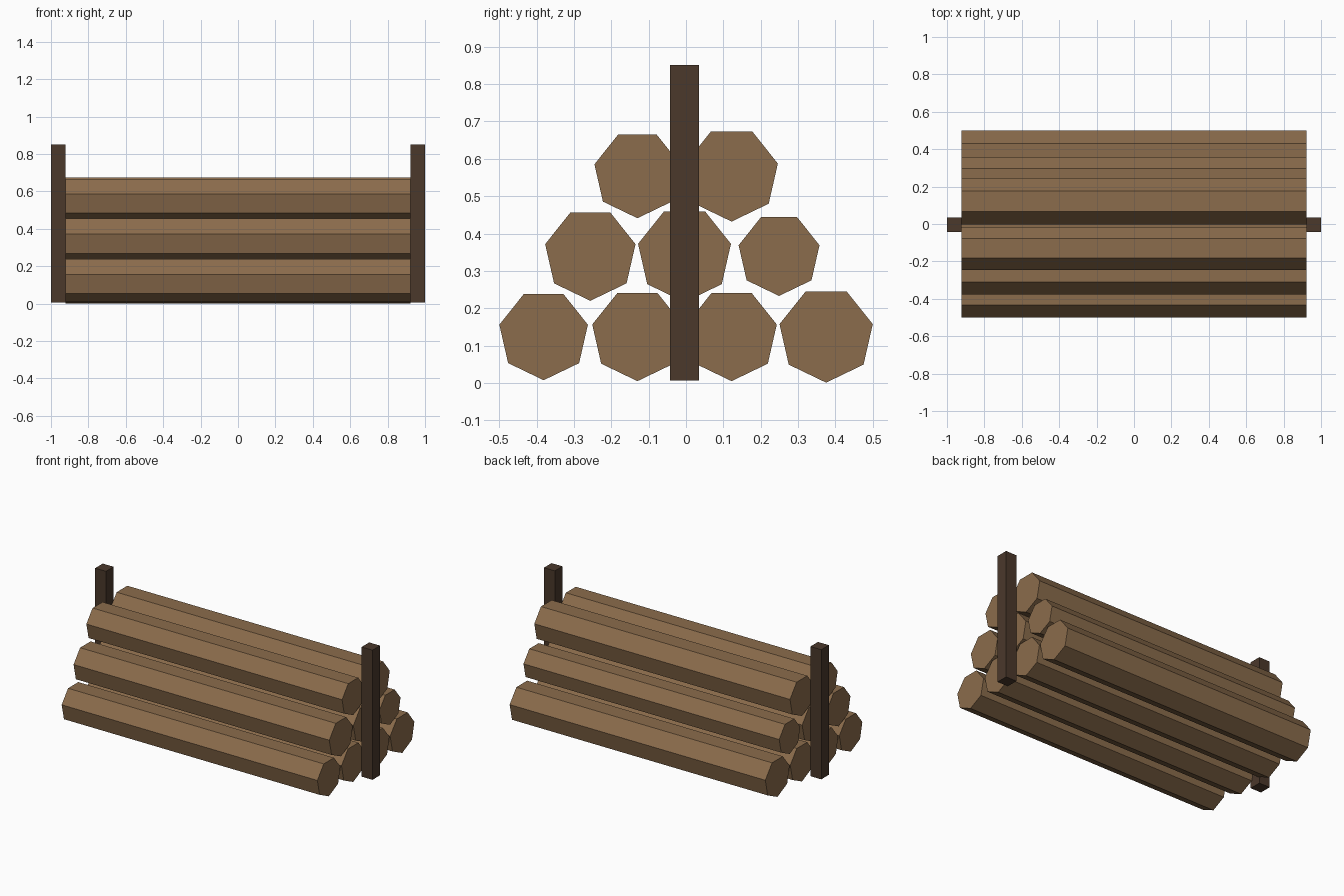
import bpy
from math import pi

cube = bpy.data.objects.get("Cube")
if cube:
    bpy.data.objects.remove(cube, do_unlink=True)


def material(name, rgb):
    mat = bpy.data.materials.new(name)
    mat.use_nodes = True
    colour = (*rgb, 1.0)
    mat.diffuse_color = colour
    mat.node_tree.nodes["Principled BSDF"].inputs["Base Color"].default_value = colour
    return mat


bark = material("log brown", (0.258, 0.150, 0.072))
dark_wood = material("dark post brown", (0.069, 0.040, 0.024))

POST = 0.078        # post thickness
LENGTH = 2 - 2 * POST


def add_log(name, y, z, radius):
    # Seven-sided cylinder along x with a flat facet on top
    bpy.ops.mesh.primitive_cylinder_add(
        vertices=7, radius=radius, depth=LENGTH,
        location=(0, y, z), rotation=(0, pi / 2, 0))
    log = bpy.context.object
    log.name = name
    # Turn the section so one corner points straight down
    lowest = min(log.data.vertices, key=lambda v: (v.co - log.data.vertices[0].co).length)
    angle = math_angle(lowest.co)
    for v in log.data.vertices:
        v.co = turn(v.co, -angle)
    log.data.materials.append(bark)


def math_angle(co):
    from math import atan2
    return atan2(co.y, co.x)


def turn(co, angle):
    from mathutils import Matrix
    return Matrix.Rotation(angle, 3, 'Z') @ co


# Stacked rows: row height, then (y, radius) of each log
rows = {
    "bottom": (0.129, [(-0.381, 0.1215), (-0.130, 0.124), (0.122, 0.124), (0.375, 0.128)]),
    "middle": (0.344, [(-0.256, 0.124), (-0.004, 0.1275), (0.249, 0.111)]),
    "top": (0.559, [(-0.130, 0.118), (0.122, 0.127)]),
}
for row, (z, logs) in rows.items():
    for i, (y, radius) in enumerate(logs):
        add_log(f"{row}_log_{i + 1}", y, z, radius)

# Upright posts at both ends
for side, sign in (("left", 1), ("right", -1)):
    bpy.ops.mesh.primitive_cube_add(
        size=1, location=(sign * (1 - POST / 2), -0.004, 0.429))
    post = bpy.context.object
    post.name = f"{side}_post"
    post.scale = (POST, POST, 0.845)
    post.data.materials.append(dark_wood)
